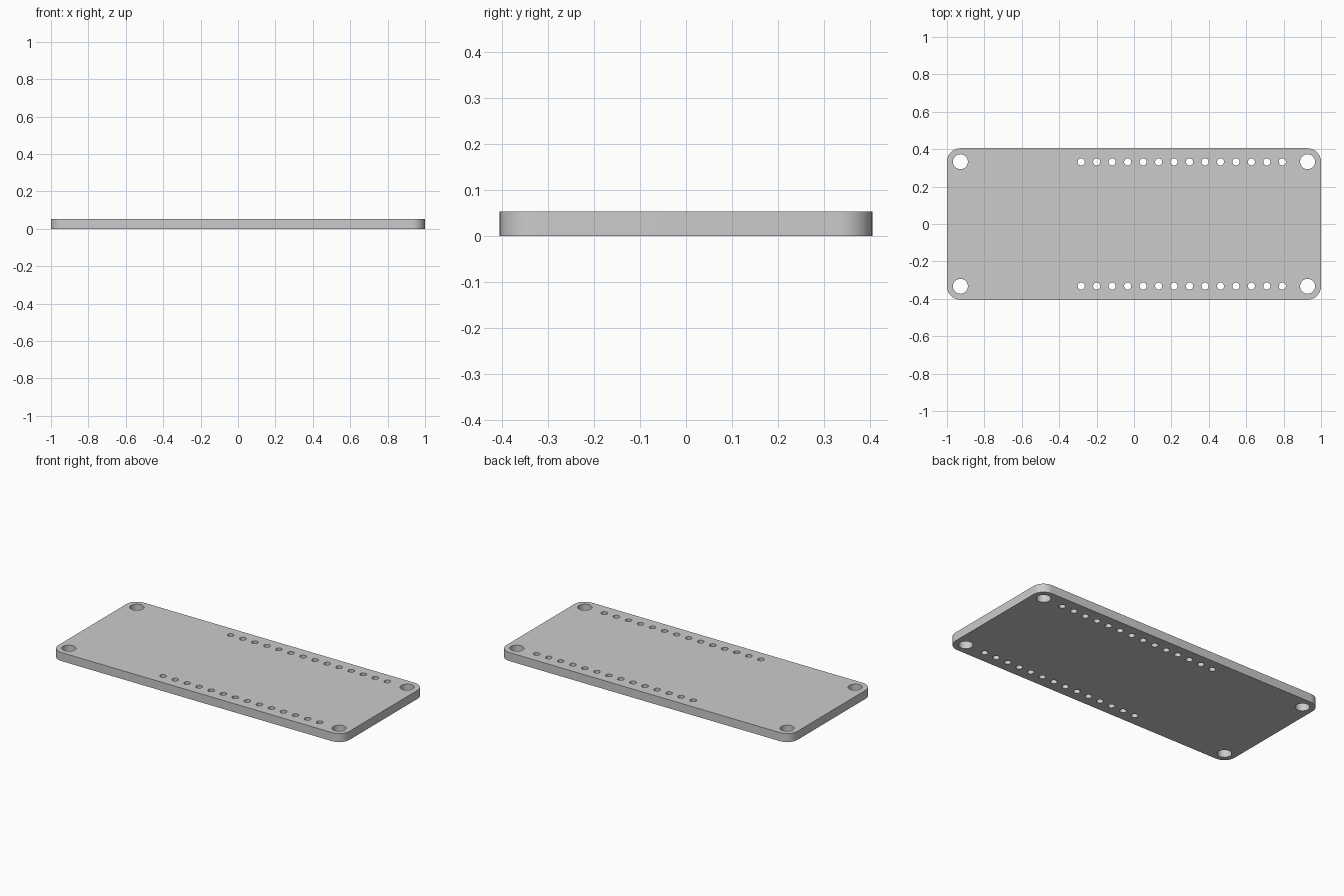
import bpy
import bmesh
from math import sin, cos, pi, radians
from mathutils import Vector

cube = bpy.data.objects.get("Cube")
if cube:
    bpy.data.objects.remove(cube, do_unlink=True)

HALF_X, HALF_Y, THICK = 1.0, 0.405, 0.053
CORNER_R, MOUNT_R, PIN_R = 0.072, 0.04, 0.019
ROW_Y, PIN_START, PIN_PITCH, PIN_COUNT = 0.332, -0.282, 0.0827, 14


def arc(cx, cy, r, start, sweep, steps):
    return [(cx + r * cos(start + sweep * i / steps),
             cy + r * sin(start + sweep * i / steps)) for i in range(steps + 1)]


def circle(cx, cy, r, steps):
    return arc(cx, cy, r, 0, 2 * pi, steps)[:-1]


def add_loop(bm, points):
    verts = [bm.verts.new((x, y, 0)) for x, y in points]
    for a, b in zip(verts, verts[1:] + verts[:1]):
        bm.edges.new((a, b))


bm = bmesh.new()

# Rounded outline of the board
outline = []
for i, (sx, sy) in enumerate([(1, 1), (-1, 1), (-1, -1), (1, -1)]):
    outline += arc(sx * (HALF_X - CORNER_R), sy * (HALF_Y - CORNER_R),
                   CORNER_R, i * pi / 2, pi / 2, 12)
add_loop(bm, outline)

# Corner mounting holes and the two rows of pin holes
for side in (-1, 1):
    for end in (-1, 1):
        add_loop(bm, circle(end * (HALF_X - CORNER_R), side * (HALF_Y - CORNER_R), MOUNT_R, 40))
    for n in range(PIN_COUNT):
        add_loop(bm, circle(PIN_START + n * PIN_PITCH, side * ROW_Y, PIN_R, 28))

# Fill around the holes and give the board its thickness
bmesh.ops.triangle_fill(bm, edges=bm.edges[:], use_beauty=True, normal=Vector((0, 0, 1)))
extruded = bmesh.ops.extrude_face_region(bm, geom=bm.faces[:], use_keep_orig=True)
top = [g for g in extruded["geom"] if isinstance(g, bmesh.types.BMVert)]
bmesh.ops.translate(bm, verts=top, vec=(0, 0, THICK))
bmesh.ops.recalc_face_normals(bm, faces=bm.faces[:])

mesh = bpy.data.meshes.new("circuit_board")
bm.to_mesh(mesh)
bm.free()
board = bpy.data.objects.new("circuit_board", mesh)
bpy.context.collection.objects.link(board)

# Smooth round walls, sharp rims
bpy.ops.object.select_all(action="DESELECT")
board.select_set(True)
bpy.context.view_layer.objects.active = board
bpy.ops.object.shade_smooth_by_angle(angle=radians(30))
